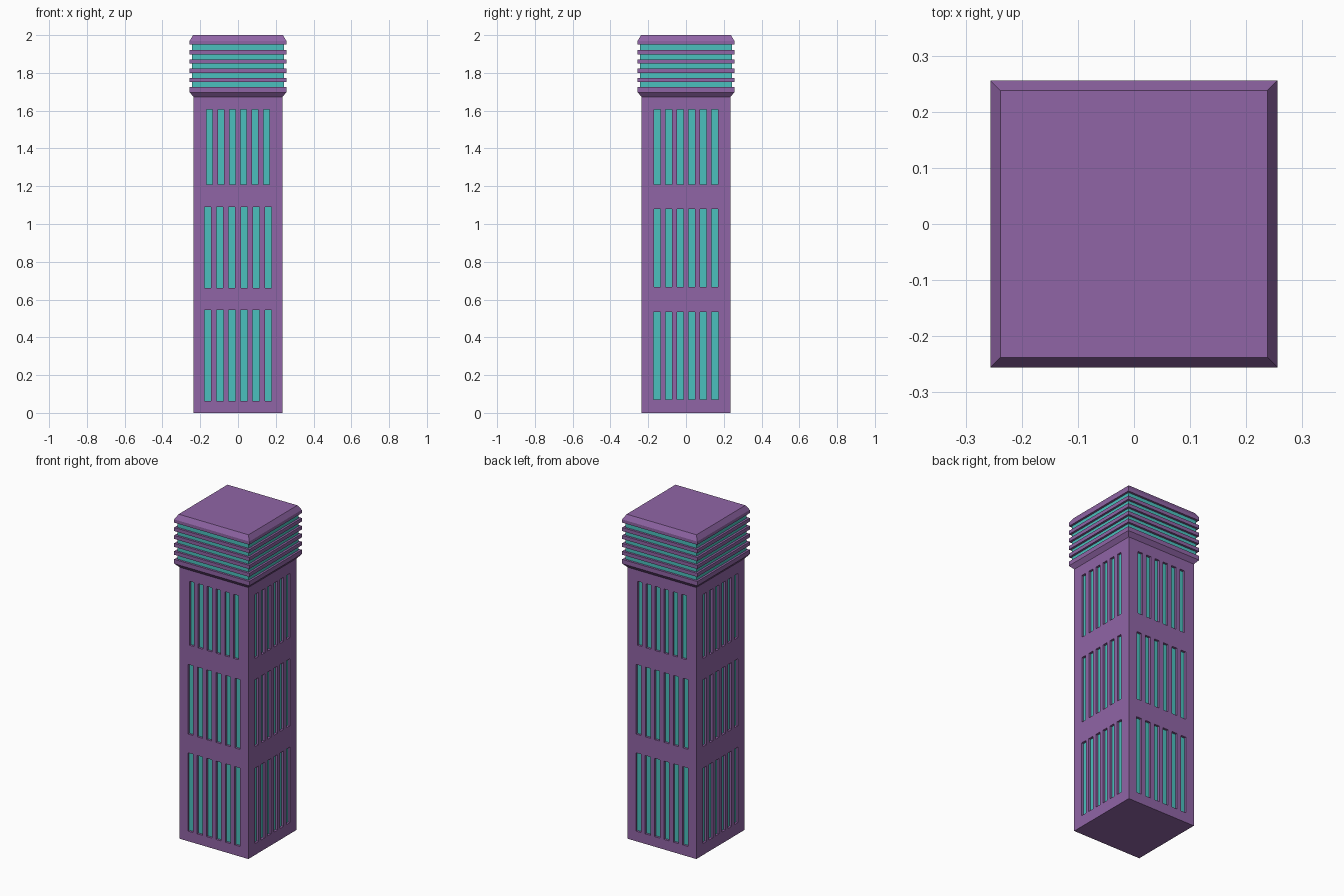
import bpy, bmesh
from math import pi
from mathutils import Matrix, Vector

if "Cube" in bpy.data.objects:
    bpy.data.objects.remove(bpy.data.objects["Cube"])


def material(name, rgb):
    m = bpy.data.materials.new(name)
    m.diffuse_color = (*rgb, 1)
    m.use_nodes = True
    m.node_tree.nodes["Principled BSDF"].inputs["Base Color"].default_value = m.diffuse_color
    return m


PURPLE = material("purple", (0.28, 0.13, 0.38))
TEAL = material("teal", (0.07, 0.53, 0.51))


def finish(name, bm, mat):
    bmesh.ops.recalc_face_normals(bm, faces=bm.faces)
    mesh = bpy.data.meshes.new(name)
    bm.to_mesh(mesh)
    bm.free()
    mesh.materials.append(mat)
    ob = bpy.data.objects.new(name, mesh)
    bpy.context.collection.objects.link(ob)
    return ob


def square_stack(name, profile, mat):
    """Square tower through (half width, z) sections."""
    bm = bmesh.new()
    loops = [[bm.verts.new((sx * w, sy * w, z))
              for sx, sy in ((-1, -1), (1, -1), (1, 1), (-1, 1))]
             for w, z in profile]
    for a, b in zip(loops, loops[1:]):
        for i in range(4):
            j = (i + 1) % 4
            bm.faces.new((a[i], a[j], b[j], b[i]))
    bm.faces.new(loops[0][::-1])
    bm.faces.new(loops[-1])
    return finish(name, bm, mat)


SHAFT = 0.235   # shaft half width
DEPTH = 0.015   # window recess
# window rows: (z low, z high, outermost slot centre, slot width)
FRONT = [(0.062, 0.545, 0.160, 0.036), (0.66, 1.09, 0.160, 0.034),
         (1.21, 1.605, 0.151, 0.032)]
SIDE = [(0.07, 0.535, 0.153, 0.036), (0.667, 1.08, 0.153, 0.034),
        (1.21, 1.605, 0.153, 0.034)]


def slots(name, y0, y1, mat):
    """Six slot boxes per row on all four sides, between depths y0 and y1."""
    bm = bmesh.new()
    for k in range(4):
        turn = Matrix.Rotation(k * pi / 2, 4, 'Z')
        for z0, z1, edge, width in (SIDE if k % 2 else FRONT):
            for i in range(6):
                x = edge * (i / 2.5 - 1)
                place = Matrix.Translation((x, -(y0 + y1) / 2, (z0 + z1) / 2))
                size = Matrix.Diagonal((width, y1 - y0, z1 - z0, 1))
                bmesh.ops.create_cube(bm, size=1, matrix=turn @ place @ size)
    return finish(name, bm, mat)


# shaft with recessed window slots
shaft = square_stack("shaft", [(SHAFT, 0), (SHAFT, 1.68)], PURPLE)
cutter = slots("slot_cutter", SHAFT - DEPTH, SHAFT + 0.02, PURPLE)
cutter.hide_render = True
cutter.hide_viewport = True
cut = shaft.modifiers.new("slots", 'BOOLEAN')
cut.operation = 'DIFFERENCE'
cut.solver = 'EXACT'
cut.object = cutter

# glass at the bottom of the slots
slots("window_glass", SHAFT - DEPTH - 0.005, SHAFT - DEPTH + 0.001, TEAL)

# crown: flared collar, glazed core, four fins and bevelled cap
square_stack("crown_collar", [(SHAFT, 1.673), (0.256, 1.697), (0.256, 1.724)], PURPLE)
square_stack("crown_glass", [(0.243, 1.71), (0.243, 1.96)], TEAL)
for i in range(4):
    z = 1.763 + i * 0.0487
    square_stack(f"crown_fin_{i + 1}", [(0.256, z - 0.011), (0.256, z + 0.011)], PURPLE)
square_stack("crown_cap", [(0.256, 1.95), (0.256, 1.97), (0.238, 2.0)], PURPLE)
